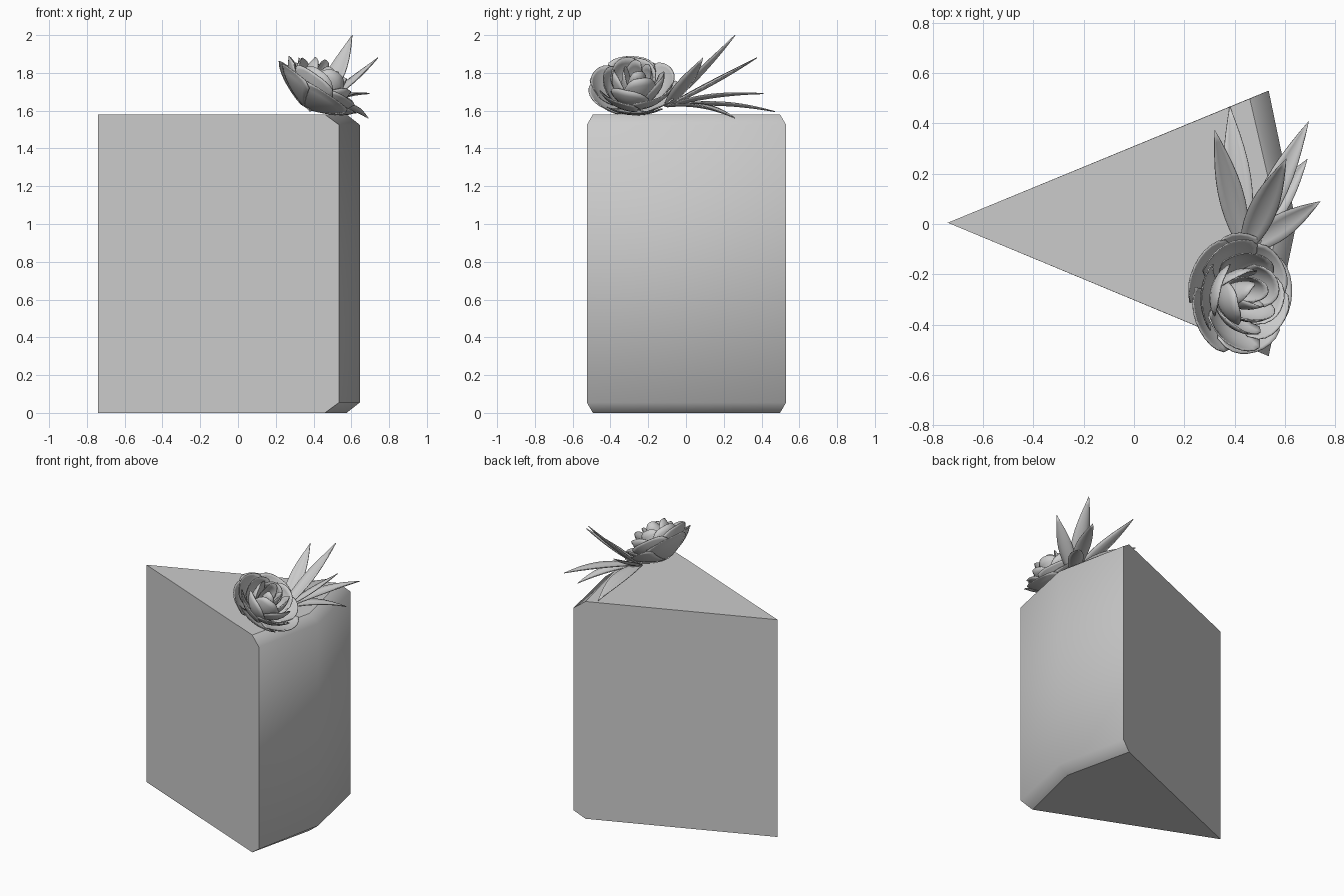
import bpy, bmesh, math, random
from mathutils import Vector, Matrix

random.seed(4)
cube = bpy.data.objects.get("Cube")
if cube:
    bpy.data.objects.remove(cube, do_unlink=True)

grey = bpy.data.materials.new("plain grey")
grey.use_nodes = True
grey.diffuse_color = (0.6, 0.6, 0.6, 1)
grey.node_tree.nodes["Principled BSDF"].inputs["Base Color"].default_value = (0.6, 0.6, 0.6, 1)


def finish(bm, name, thickness=0):
    """Turn a bmesh into a named object, optionally given a thickness."""
    mesh = bpy.data.meshes.new(name)
    bm.to_mesh(mesh)
    bm.free()
    mesh.materials.append(grey)
    obj = bpy.data.objects.new(name, mesh)
    bpy.context.collection.objects.link(obj)
    if thickness:
        solid = obj.modifiers.new("thickness", 'SOLIDIFY')
        solid.thickness = thickness
        solid.offset = 0
    return obj


def add_sheet(bm, point, cols, rows):
    """Add a smooth grid sheet from point(u, v), u in -1..1 and v in 0..1."""
    grid = [[bm.verts.new(point(2 * i / cols - 1, j / rows)) for i in range(cols + 1)]
            for j in range(rows + 1)]
    for j in range(rows):
        for i in range(cols):
            face = bm.faces.new((grid[j][i], grid[j][i + 1], grid[j + 1][i + 1], grid[j + 1][i]))
            face.smooth = True


# Wedge: triangular slice, slightly bulged outer wall, chamfered top and bottom
bm = bmesh.new()
tip = (-0.74, 0.005)
wide = [(0.535, -0.525), (0.645, 0), (0.535, 0.53)]
inset = [(0.46, -0.493), (0.575, 0), (0.46, 0.498)]
rings = [(inset, 0), (wide, 0.055), (wide, 1.525), (inset, 1.58)]
loops = [[bm.verts.new((x, y, z)) for x, y in outline] for outline, z in rings]
bottom_tip, top_tip = (bm.verts.new((*tip, z)) for z in (0, 1.58))
for low, high in zip(loops, loops[1:]):
    for i in range(2):
        face = bm.faces.new((low[i], low[i + 1], high[i + 1], high[i]))
        face.smooth = True
bm.faces.new([bottom_tip] + loops[0])
bm.faces.new([top_tip] + loops[-1])
for side in (0, 2):
    bm.faces.new([bottom_tip] + [ring[side] for ring in loops] + [top_tip])
bmesh.ops.recalc_face_normals(bm, faces=bm.faces)
finish(bm, "wedge")

# Rose: rings of cupped petals around an axis leaning outwards
rose_frame = Matrix.Translation((0.355, -0.28, 1.62)) @ Matrix.Rotation(math.radians(34), 4, 'Y')


def add_petal(bm, angle, radius, height, spread, closing):
    wobble = random.uniform(0.94, 1.05)

    def point(u, v):
        v *= 1 - 0.3 * abs(u) ** 3
        r = 0.015 + (radius * wobble - 0.015) * math.sin(v * closing)
        r += 0.012 * u
        a = angle + u * spread
        h = height * wobble * v ** 1.2 - 0.02 * max(0, v - 0.85) / 0.15 * (closing < 1.7)
        return rose_frame @ Vector((r * math.cos(a), r * math.sin(a), h))
    add_sheet(bm, point, 10, 7)


# name, count, radius, height, half angle, closing
petal_rings = [
    ("outer_petals", 5, 0.255, 0.15, 0.78, 1.45),
    ("second_petals", 5, 0.215, 0.19, 0.75, 1.5),
    ("middle_petals", 4, 0.16, 0.215, 0.85, 1.7),
    ("inner_petals", 4, 0.11, 0.24, 0.9, 2.0),
    ("bud_petals", 3, 0.06, 0.26, 1.2, 2.3),
]
for ring, (name, count, radius, height, spread, closing) in enumerate(petal_rings):
    bm = bmesh.new()
    for k in range(count):
        add_petal(bm, math.tau * k / count + ring * 0.65, radius, height, spread, closing)
    finish(bm, name, 0.005)

# Leaves: folded blades fanning out from behind the rose
# tip, half width, bend of the spine
leaves = [
    ((0.605, 0.26, 2.0), 0.055, -0.05),
    ((0.74, 0.09, 1.88), 0.05, -0.04),
    ((0.32, 0.375, 1.88), 0.05, -0.03),
    ((0.695, 0.41, 1.69), 0.05, 0.03),
    ((0.69, 0.26, 1.56), 0.05, 0.05),
    ((0.38, 0.47, 1.595), 0.055, 0.04),
]
base = Vector((0.44, -0.1, 1.62))
bm = bmesh.new()
for end, width, bend in leaves:
    end = Vector(end)
    middle = (base + end) / 2 + Vector((0, 0, bend))
    across = (end - base).cross(Vector((0, 0, 1))).normalized()
    lift = across.cross(end - base).normalized()

    def blade(u, v):
        spine = base * (1 - v) ** 2 + middle * 2 * v * (1 - v) + end * v * v
        w = width * math.sin(math.pi * (0.12 + 0.88 * v))
        return spine + across * u * w + lift * abs(u) * w * 0.35
    add_sheet(bm, blade, 4, 10)
bmesh.ops.remove_doubles(bm, verts=bm.verts, dist=0.0005)
finish(bm, "leaves", 0.005)
